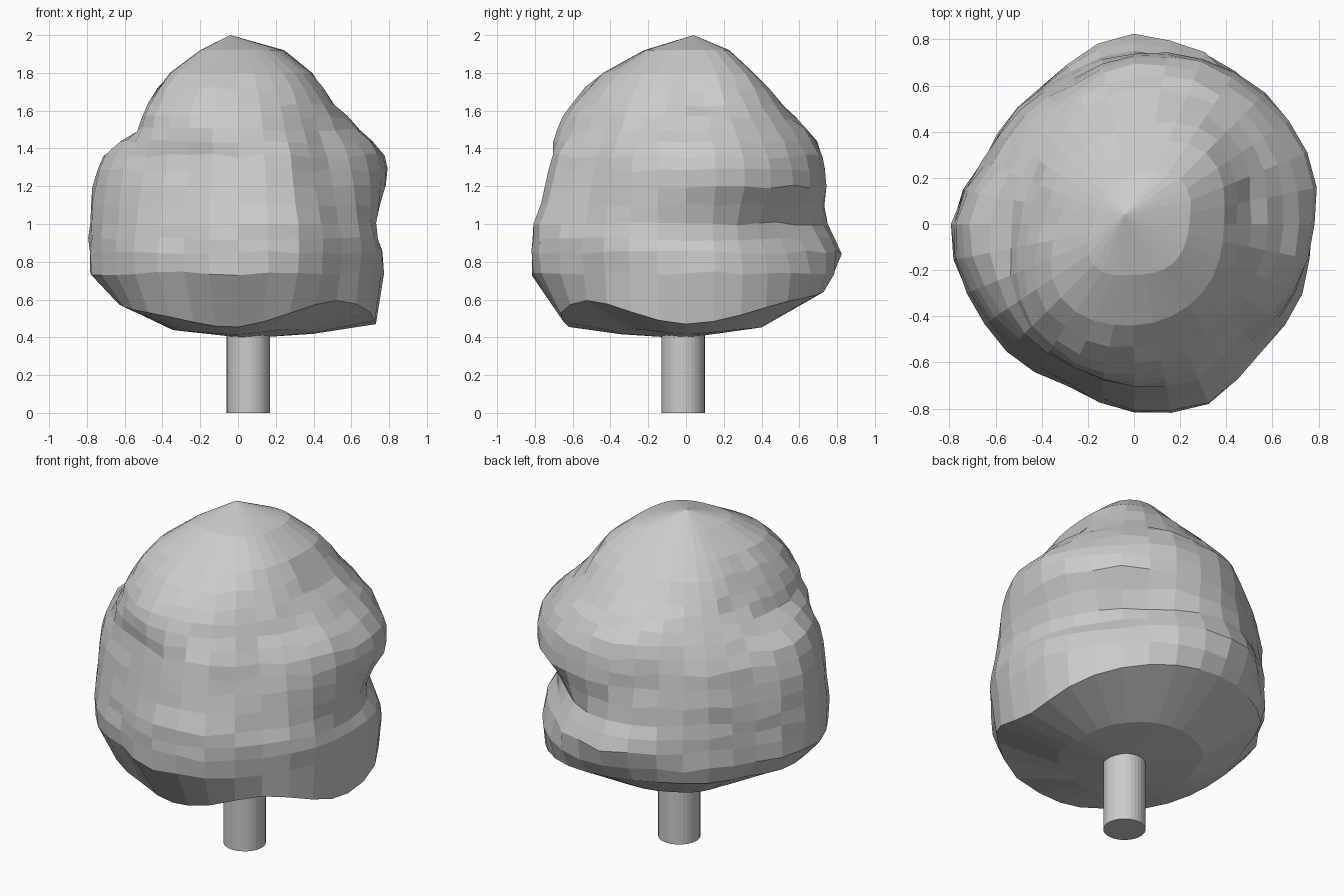
import bpy, bmesh, math, random

if "Cube" in bpy.data.objects:
    bpy.data.objects.remove(bpy.data.objects["Cube"])
random.seed(4)
SEG = 32

# Crown profile: height, then radii towards E, NE, N, NW, W, SW, S, SE
RINGS = [
    (1.92, (.24, .28, .21, .18, .18, .25, .22, .24)),
    (1.80, (.39, .44, .33, .32, .33, .45, .44, .42)),
    (1.63, (.51, .57, .51, .46, .45, .59, .61, .55)),
    (1.50, (.65, .68, .64, .55, .53, .64, .68, .61)),
    (1.36, (.77, .77, .72, .63, .71, .69, .71, .67)),
    (1.20, (.78, .80, .73, .68, .77, .73, .74, .71)),
    (1.00, (.73, .67, .755, .70, .79, .76, .80, .76)),
    (0.85, (.76, .75, .82, .71, .79, .78, .81, .78)),
    (0.74, (.77, .78, .79, .71, .79, .77, .81, .76)),
]
# Lower rim: radius and height per direction
RIM_R = (.73, .76, .73, .69, .64, .67, .62, .74)
RIM_Z = (.47, .59, .65, .65, .59, .53, .455, .595)
# Outline corrections halfway between the eight directions
MID = (.02, .01, -.02, -.05, 0, -.05, .06, .02)


def spline(p0, p1, p2, p3, t):
    return p1 + 0.5 * t * (p2 - p0 + t * (2*p0 - 5*p1 + 4*p2 - p3 + t * (3*(p1 - p2) + p3 - p0)))


def around(vals, i):
    """Smooth periodic value for segment i."""
    u = i * 8 / SEG
    k = int(u)
    return spline(*(vals[(k + d) % 8] for d in (-1, 0, 1, 2)), u - k)


def bulge(i):
    u = i * 8 / SEG
    return 1 + MID[int(u)] * math.sin(math.pi * u) ** 2


# Expand the profile to (radius, height) rings
rings = [[(around(r, i) * (bulge(i) if z < 1.45 else 1), z) for i in range(SEG)] for z, r in RINGS]
rings.append([(around(RIM_R, i) * bulge(i), around(RIM_Z, i)) for i in range(SEG)])
full = []
for k, ring in enumerate(rings):
    full.append(ring)
    if 1 <= k <= 6:      # extra ring between the wide layers
        full.append([tuple(spline(*(rings[k + d][i][c] for d in (-1, 0, 1, 2)), .5)
                           for c in (0, 1)) for i in range(SEG)])
full.append([(r * .55, .405 + (z - .4) * .2) for r, z in rings[-1]])

# Lumpy leaf crown
bm = bmesh.new()
top = bm.verts.new((-.04, .04, 2))
loops = []
for k, ring in enumerate(full):
    loop = []
    for i, (r, z) in enumerate(ring):
        a = 2 * math.pi * i / SEG
        j = .008 if 1 < k < len(full) - 2 else 0
        r += random.uniform(-j, j)
        z += random.uniform(-j, j) * 1.5
        loop.append(bm.verts.new((r * math.cos(a), r * math.sin(a), z)))
    loops.append(loop)
base = bm.verts.new((.05, -.01, .395))
for i in range(SEG):
    n = (i + 1) % SEG
    bm.faces.new((top, loops[0][i], loops[0][n]))
    for a, b in zip(loops, loops[1:]):
        bm.faces.new((a[i], b[i], b[n], a[n]))
    bm.faces.new((base, loops[-1][n], loops[-1][i]))
bmesh.ops.recalc_face_normals(bm, faces=bm.faces)
mesh = bpy.data.meshes.new("crown")
bm.to_mesh(mesh)
bm.free()
bpy.context.collection.objects.link(bpy.data.objects.new("crown", mesh))

# Trunk
bpy.ops.mesh.primitive_cylinder_add(vertices=32, radius=.115, depth=.46, location=(.055, -.015, .23))
bpy.context.object.name = "trunk"
